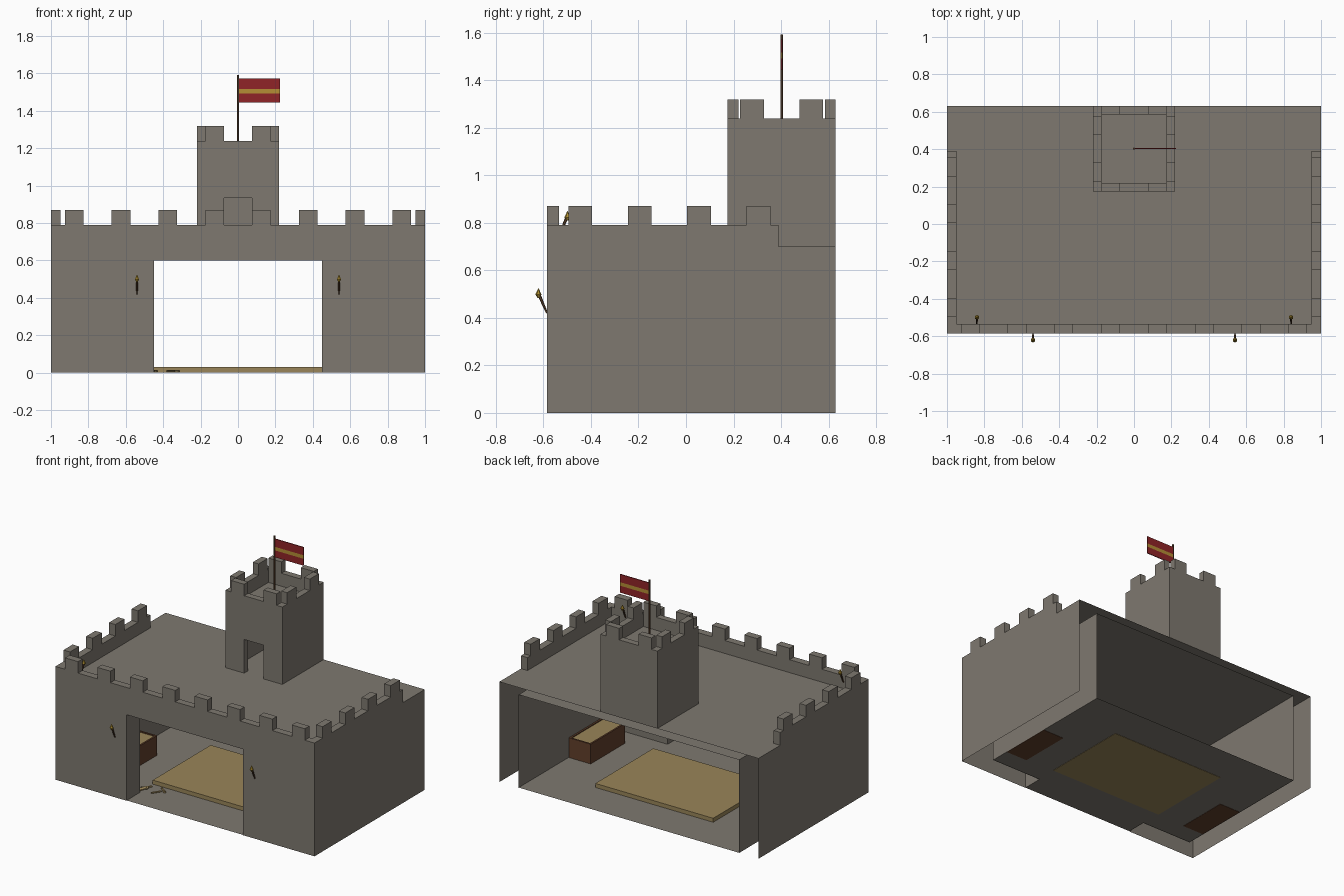
import bpy, bmesh, math, random
from mathutils import Vector

if "Cube" in bpy.data.objects:
    bpy.data.objects.remove(bpy.data.objects["Cube"])

def mat(name, c):
    m = bpy.data.materials.new(name)
    m.diffuse_color = (*c, 1)
    m.use_nodes = True
    m.node_tree.nodes["Principled BSDF"].inputs["Base Color"].default_value = m.diffuse_color
    return m

STONE = mat("stone", (0.21, 0.19, 0.16))
STRAW = mat("straw", (0.32, 0.235, 0.10))
WOOD = mat("brown wood", (0.12, 0.05, 0.024))
POLE = mat("dark wood", (0.11, 0.055, 0.025))
RED = mat("flag red", (0.28, 0.017, 0.02))
GOLD = mat("flag gold", (0.46, 0.27, 0.035))
FLAME = mat("flame", (0.42, 0.27, 0.03))

def finish(bm, name, m):
    me = bpy.data.meshes.new(name)
    bm.to_mesh(me)
    bm.free()
    me.materials.append(m)
    ob = bpy.data.objects.new(name, me)
    bpy.context.collection.objects.link(ob)
    return ob

def boxes(name, m, items):
    """One object from boxes given as (x0, x1, y0, y1, z0, z1)."""
    bm = bmesh.new()
    for x0, x1, y0, y1, z0, z1 in items:
        for v in bmesh.ops.create_cube(bm, size=1)["verts"]:
            v.co = (x0 if v.co.x < 0 else x1, y0 if v.co.y < 0 else y1,
                    z0 if v.co.z < 0 else z1)
    return finish(bm, name, m)

def panels(name, m, items):
    """One object from flat panels: one of the three ranges has zero size."""
    bm = bmesh.new()
    for x0, x1, y0, y1, z0, z1 in items:
        if x0 == x1:
            p = [(x0, y0, z0), (x0, y1, z0), (x0, y1, z1), (x0, y0, z1)]
        elif y0 == y1:
            p = [(x0, y0, z0), (x1, y0, z0), (x1, y0, z1), (x0, y0, z1)]
        else:
            p = [(x0, y0, z0), (x1, y0, z0), (x1, y1, z0), (x0, y1, z0)]
        bm.faces.new([bm.verts.new(c) for c in p])
    bmesh.ops.remove_doubles(bm, verts=bm.verts, dist=1e-4)
    return finish(bm, name, m)

def rod(name, m, a, b, r0, r1, sides=6):
    a, b = Vector(a), Vector(b)
    bm = bmesh.new()
    bmesh.ops.create_cone(bm, cap_ends=True, segments=sides, radius1=r0,
                          radius2=r1, depth=(b - a).length)
    ob = finish(bm, name, m)
    ob.location = (a + b) / 2
    ob.rotation_euler = (b - a).to_track_quat('Z', 'Y').to_euler()
    return ob

F, B, T = -0.585, 0.63, 0.70       # front, back and roof level
FI, XI, CEIL = -0.44, 0.85, 0.65   # inner front wall, inner side walls, ceiling
G, GT = 0.45, 0.60                 # gate half width and height

# Hollow castle walls, open at the back and underneath
walls = [(-1, 1, F, B, T, T), (-XI, XI, FI, B, CEIL, CEIL), (-G, G, F, FI, GT, GT)]
for s in (-1, 1):
    walls += [(s, s, F, B, 0, T), (s * XI, s * XI, FI, B, 0, CEIL),
              (s * G, s * G, F, FI, 0, GT)]
for y, w, top in ((F, 1, T), (FI, XI, CEIL)):
    walls += [(-w, -G, y, y, 0, top), (G, w, y, y, 0, top), (-G, G, y, y, GT, top)]
panels("castle_walls", STONE, walls)
panels("floor", STONE, [(-XI, XI, FI, B, 0.002, 0.002), (-G, G, F, FI, 0.002, 0.002)])

# Battlements around the roof
batt = [(-1, 1, F, F + 0.05, T, 0.79)]
batt += [(c - 0.05, c + 0.05, F, F + 0.05, 0.79, 0.87)
         for c in (i * 0.25 - 0.875 for i in range(8))]
for x0 in (-1, 0.95):
    batt.append((x0, x0 + 0.05, F + 0.05, 0.39, T, 0.79))
    batt += [(x0, x0 + 0.05, c - 0.05, c + 0.05, 0.79, 0.87)
             for c in (i * 0.25 - 0.445 for i in range(4))]
boxes("battlements", STONE, batt)

# Tower with a doorway, a platform and its own battlements
W, TF, TK, TP = 0.22, 0.175, 0.045, 1.24
tower = [(-W, W, B - TK, B, T, TP), (-W, -0.075, TF, TF + TK, T, TP),
         (0.075, W, TF, TF + TK, T, TP), (-0.075, 0.075, TF, TF + TK, 0.935, TP),
         (-W + TK, W - TK, TF + TK, B - TK, 1.10, 1.15)]
for s in (-1, 1):
    x0, x1 = sorted((s * W, s * (W - TK)))
    tower.append((x0, x1, TF + TK, B - TK, T, TP))
    for c in (0.278, 0.527):
        tower.append((x0, x1, c - 0.05, c + 0.05, TP, 1.32))
    for y0 in (TF, B - TK):
        tower.append((s * 0.125 - 0.05, s * 0.125 + 0.05, y0, y0 + TK, TP, 1.32))
boxes("tower", STONE, tower)

# Flag
rod("flag_pole", POLE, (0, 0.403, 1.15), (0, 0.403, 1.592), 0.006, 0.006, 8)
boxes("flag_red", RED, [(0.003, 0.225, 0.400, 0.406, 1.444, 1.492),
                        (0.003, 0.225, 0.400, 0.406, 1.517, 1.572)])
boxes("flag_stripe", GOLD, [(0.003, 0.225, 0.400, 0.406, 1.492, 1.517)])

# Torches on the gate wall and inside the front battlement
for x, y, z, d in ((0.54, F, 0.42, -1), (0.84, F + 0.05, 0.745, 1)):
    for s in (-1, 1):
        e = y + d * 0.034
        rod("torch_handle", POLE, (s * x, y, z), (s * x, e, z + 0.078), 0.004, 0.007)
        f = y + d * 0.036
        rod("flame_base", FLAME, (s * x, f, z + 0.064), (s * x, f, z + 0.078), 0.004, 0.013)
        rod("flame_tip", FLAME, (s * x, f, z + 0.078), (s * x, f, z + 0.106), 0.013, 0.0)

# Straw mat
boxes("straw_mat", STRAW, [(-0.455, 0.455, -0.29, 0.35, 0, 0.03)])

# Troughs filled with straw along both side walls
for s in (-1, 1):
    x0, x1 = sorted((s * 0.68, s * 0.848))
    y0, y1, r = -0.30, 0.08, 0.012
    boxes("trough", WOOD, [(x0, x1, y0, y0 + r, 0, 0.14), (x0, x1, y1 - r, y1, 0, 0.14),
                           (x0, x0 + r, y0 + r, y1 - r, 0, 0.14),
                           (x1 - r, x1, y0 + r, y1 - r, 0, 0.14),
                           (x0 + r, x1 - r, y0 + r, y1 - r, 0, 0.02)])
    boxes("trough_straw", STRAW, [(x0 + r, x1 - r, y0 + r, y1 - r, 0.02, 0.134)])

# Loose sticks by the gate
random.seed(4)
for i in range(7):
    c = Vector((random.uniform(-0.49, -0.33), random.uniform(-0.40, -0.32), 0.008))
    a = random.uniform(0, math.pi)
    d = Vector((math.cos(a), math.sin(a), 0)) * 0.035
    rod("loose_stick", STRAW, c - d, c + d, 0.006, 0.006)
